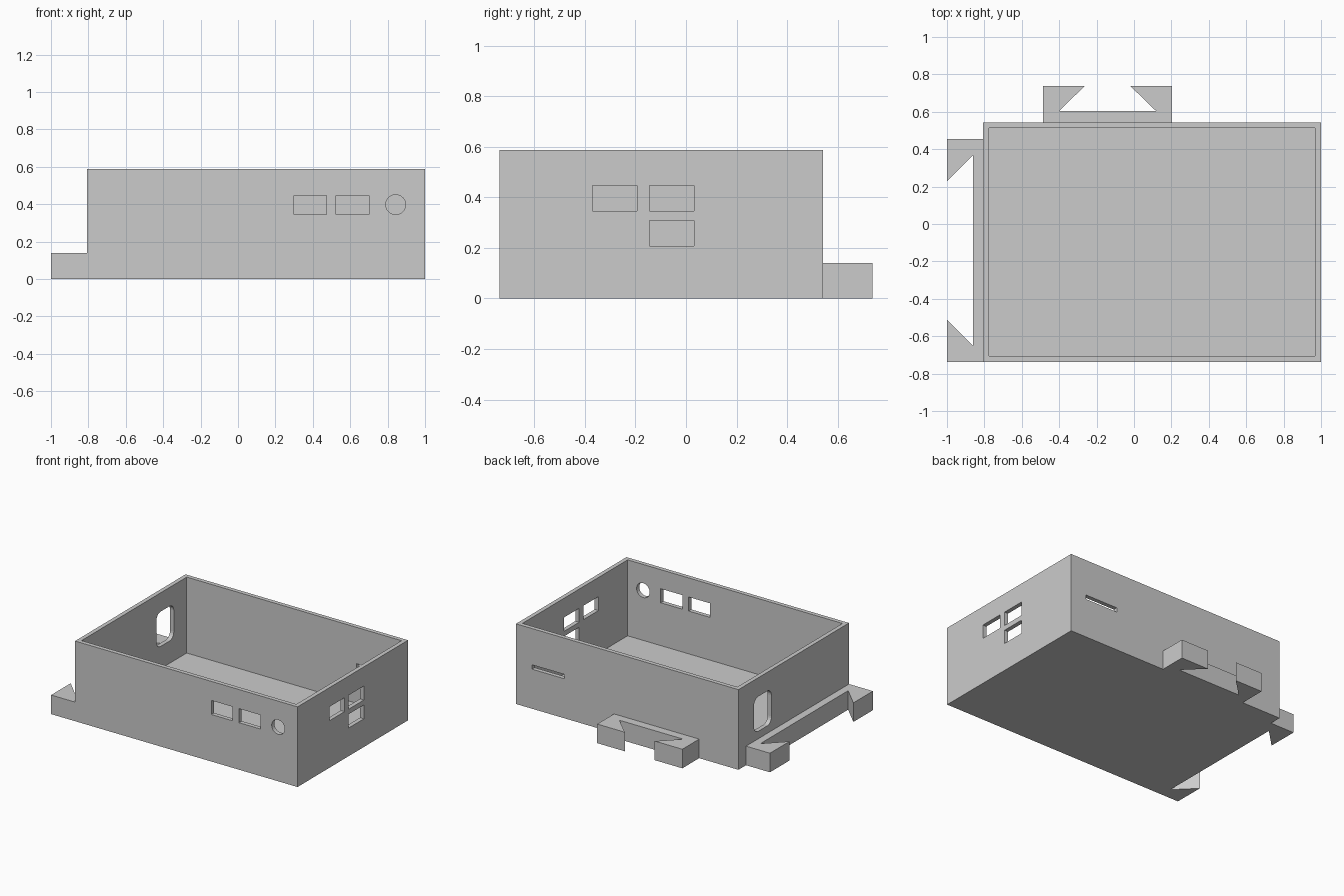
import bpy, bmesh, math
from mathutils import Vector

cube = bpy.data.objects.get("Cube")
if cube:
    bpy.data.objects.remove(cube, do_unlink=True)

# Material
grey = bpy.data.materials.new("plain grey")
grey.use_nodes = True
colour = (0.6, 0.6, 0.6, 1)
grey.diffuse_color = colour
grey.node_tree.nodes["Principled BSDF"].inputs["Base Color"].default_value = colour


def prism(name, outline, axis, lo, hi):
    """Extrude a 2D outline along an axis; the other two axes keep xyz order."""
    def place(p, d):
        v = list(p)
        v.insert("xyz".index(axis), d)
        return Vector(v)
    bm = bmesh.new()
    face = bm.faces.new([bm.verts.new(place(p, lo)) for p in outline])
    new = bmesh.ops.extrude_face_region(bm, geom=[face])["geom"]
    shift = place((0, 0), hi - lo)
    bmesh.ops.translate(bm, vec=shift, verts=[v for v in new if isinstance(v, bmesh.types.BMVert)])
    bmesh.ops.recalc_face_normals(bm, faces=bm.faces)
    mesh = bpy.data.meshes.new(name)
    bm.to_mesh(mesh)
    bm.free()
    mesh.materials.append(grey)
    ob = bpy.data.objects.new(name, mesh)
    bpy.context.collection.objects.link(ob)
    return ob


def rect(a0, a1, b0, b1):
    return [(a0, b0), (a1, b0), (a1, b1), (a0, b1)]


def rounded(a0, a1, b0, b1, r, steps=6):
    centres = [(a1 - r, b1 - r), (a0 + r, b1 - r), (a0 + r, b0 + r), (a1 - r, b0 + r)]
    return [(ca + r * math.cos(t), cb + r * math.sin(t))
            for q, (ca, cb) in enumerate(centres)
            for t in [(q + i / steps) * math.pi / 2 for i in range(steps + 1)]]


def circle(a, b, r, n=32):
    return [(a + r * math.cos(math.tau * i / n), b + r * math.sin(math.tau * i / n))
            for i in range(n)]


X0, X1, Y0, Y1, H, WALL = -0.806, 1.0, -0.738, 0.543, 0.588, 0.031

# Open tray
tray = prism("tray", rect(X0, X1, Y0, Y1), "z", 0, H)
cutters = [prism("cavity", rect(X0 + WALL, X1 - WALL, Y0 + WALL, Y1 - WALL), "z", WALL, H + 0.1)]

# Front ports and round hole
front = [rect(0.30, 0.474, 0.345, 0.448), rect(0.525, 0.70, 0.345, 0.448), circle(0.843, 0.398, 0.053)]
for shape in front:
    cutters.append(prism("front_port", shape, "y", Y0 - 0.05, Y0 + 0.08))

# Ports in the +x wall
side = [rect(-0.37, -0.193, 0.345, 0.447), rect(-0.145, 0.031, 0.345, 0.447),
        rect(-0.145, 0.031, 0.207, 0.308)]
for shape in side:
    cutters.append(prism("side_port", shape, "x", X1 - 0.08, X1 + 0.05))

# Rounded window in the -x wall and thin slot in the back
cutters.append(prism("cable_window", rounded(0.16, 0.363, 0.195, 0.45, 0.05), "x", X0 - 0.05, X0 + 0.08))
cutters.append(prism("back_slot", rect(0.605, 0.87, 0.29, 0.322), "y", Y1 - 0.08, Y1 + 0.05))

for cutter in cutters:
    mod = tray.modifiers.new("cut", "BOOLEAN")
    mod.operation = "DIFFERENCE"
    mod.solver = "EXACT"
    mod.object = cutter
    cutter.hide_render = True
bpy.context.view_layer.objects.active = tray
tray.select_set(True)
for mod in list(tray.modifiers):
    bpy.ops.object.modifier_apply(modifier=mod.name)
for cutter in cutters:
    bpy.data.objects.remove(cutter, do_unlink=True)


def dovetail(lo, hi, base, bar, tip, narrow, wide):
    """Socket outline: (along, outward) points with undercut prongs."""
    return [(lo, base), (lo, tip), (lo + narrow, tip), (lo + wide, bar),
            (hi - wide, bar), (hi - narrow, tip), (hi, tip), (hi, base)]


# Interlocking sockets on the back and the -x side
RAIL = 0.14
back = dovetail(-0.487, 0.204, Y1, 0.604, 0.738, 0.224, 0.086)
prism("back_socket", back, "z", 0, RAIL)
left = dovetail(Y0, 0.455, X0, -0.861, -1.0, 0.226, 0.088)
prism("side_socket", [(out, along) for along, out in left], "z", 0, RAIL)
